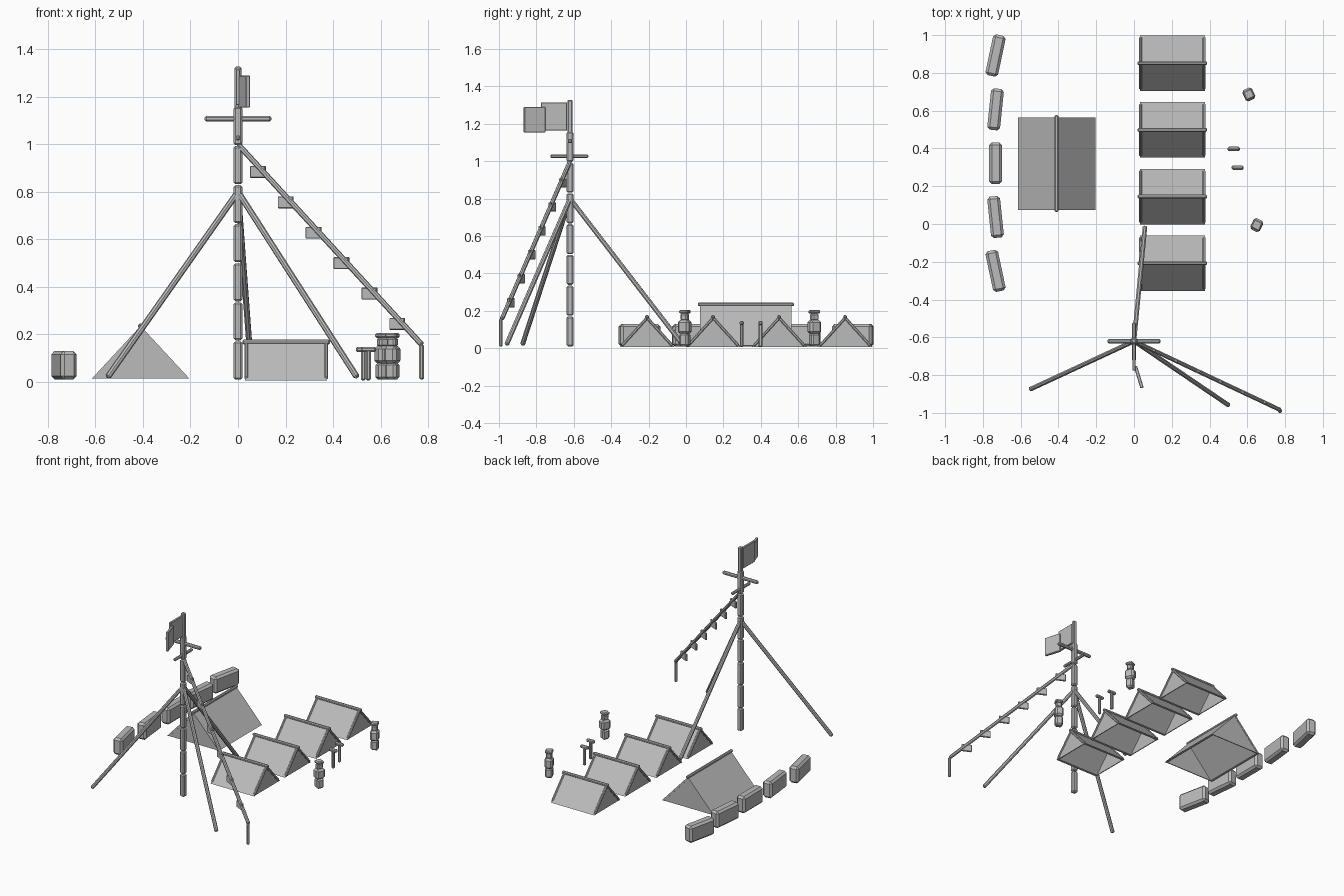
import bpy, bmesh, math
from mathutils import Vector, Matrix

if "Cube" in bpy.data.objects:
    bpy.data.objects.remove(bpy.data.objects["Cube"])

grey = bpy.data.materials.new("plain grey")
grey.diffuse_color = (0.5, 0.5, 0.5, 1)
grey.use_nodes = True
grey.node_tree.nodes["Principled BSDF"].inputs["Base Color"].default_value = grey.diffuse_color


def finish(name, bm, matrix):
    bmesh.ops.recalc_face_normals(bm, faces=bm.faces)
    bm.transform(matrix)
    me = bpy.data.meshes.new(name)
    bm.to_mesh(me)
    bm.free()
    me.materials.append(grey)
    ob = bpy.data.objects.new(name, me)
    bpy.context.collection.objects.link(ob)
    return ob


def box(name, size, matrix, bevel=0.004):
    bm = bmesh.new()
    bmesh.ops.create_cube(bm, size=1)
    bmesh.ops.scale(bm, vec=size, verts=bm.verts)
    if bevel:
        bmesh.ops.bevel(bm, geom=bm.edges[:], offset=bevel, segments=1,
                        affect='EDGES', clamp_overlap=True)
    return finish(name, bm, matrix)


def at(x, y, z, yaw=0):
    return Matrix.Translation((x, y, z)) @ Matrix.Rotation(math.radians(yaw), 4, 'Z')


def bar(name, a, b, width=0.024):
    """Bevelled pole between two points."""
    a, b = Vector(a), Vector(b)
    d = b - a
    m = Matrix.Translation((a + b) / 2) @ d.to_track_quat('Z', 'Y').to_matrix().to_4x4()
    return box(name, (width, width, d.length), m, width * 0.28)


def tent(name, x, y, half, length, base, apex, yaw, frame):
    """Two sloping sheets, end walls, a ridge pole and optional end frames.
    The ridge runs along local y."""
    m = at(x, y, 0, yaw)
    t = 0.012
    hl = length / 2
    for s, side in ((-1, "left"), (1, "right")):
        bm = bmesh.new()
        prof = [(0, apex), (s * half, base), (s * (half - t * 1.4), base), (0, apex - t * 1.5)]
        vs = [bm.verts.new((px, -hl, pz)) for px, pz in prof]
        f = bm.faces.new(vs)
        r = bmesh.ops.extrude_face_region(bm, geom=[f])
        bmesh.ops.translate(bm, vec=(0, length, 0),
                            verts=[v for v in r["geom"] if isinstance(v, bmesh.types.BMVert)])
        finish(f"{name}_{side}_sheet", bm, m)
    for s, end in ((-1, "near"), (1, "far")):
        bm = bmesh.new()
        vs = [bm.verts.new((px, s * (hl - 0.002), pz))
              for px, pz in ((-half + t, base), (half - t, base), (0, apex - t))]
        f = bm.faces.new(vs)
        r = bmesh.ops.extrude_face_region(bm, geom=[f])
        bmesh.ops.translate(bm, vec=(0, -s * 0.006, 0),
                            verts=[v for v in r["geom"] if isinstance(v, bmesh.types.BMVert)])
        finish(f"{name}_{end}_wall", bm, m)
        if frame:
            for q in (-1, 1):
                a = m @ Vector((q * (half - 0.012), s * (hl - 0.004), base + 0.008))
                b = m @ Vector((0, s * (hl - 0.004), apex - 0.005))
                bar(f"{name}_{end}_frame_pole", a, b, 0.016)
    bar(f"{name}_ridge_pole", m @ Vector((0, -hl - 0.012, apex)),
        m @ Vector((0, hl + 0.012, apex)), 0.02)


MY = -0.62  # mast position in y

# mast sections and thinner top
for i in range(7):
    box("mast_section", (0.036, 0.036, 0.16), at(0, MY, 0.09 + i * 0.1645), 0.007)
box("mast_top", (0.028, 0.028, 0.18), at(0, MY, 1.238), 0.006)

# cross arms
bar("wide_cross_arm", (-0.14, MY, 1.108), (0.14, MY, 1.108), 0.023)
bar("deep_cross_arm", (0, -0.725, 1.027), (0, -0.522, 1.027), 0.02)

# two flag panels
box("flag_inner_panel", (0.018, 0.14, 0.15), at(0, -0.705, 1.24), 0.003)
box("flag_outer_panel", (0.018, 0.12, 0.135), at(0.025, -0.81, 1.222, 17), 0.003)

# stay poles
for foot in ((-0.55, -0.875, 0.018), (0.502, -0.96, 0.018), (0.058, -0.015, 0.015)):
    bar("stay_pole", (0, MY, 0.8), foot)

# sloping line with hanging tags and its end post
top, low = Vector((0, MY, 1.0)), Vector((0.775, -0.985, 0.155))
bar("sloping_line", top, low, 0.022)
bar("line_end_post", (0.773, -0.99, 0.01), (0.773, -0.99, 0.158), 0.02)
for i in range(6):
    p = top.lerp(low, 0.108 + i * 0.1515)
    box("hanging_tag", (0.07, 0.014, 0.05), at(p.x, p.y, p.z - 0.025, -25), 0.003)

# one large tent and a row of four small ones
tent("large_tent", -0.41, 0.32, 0.205, 0.49, 0.014, 0.235, 0, False)
for i in range(4):
    tent("small_tent", 0.203, 0.851 - i * 0.353, 0.147, 0.345, 0.006, 0.168, 90, True)

# curved row of sandbags
for i in range(5):
    box("sandbag", (0.068, 0.22, 0.12), at(-0.733, 0.892 - i * 0.285, 0.07, -12 + 6 * i), 0.014)

# standing figures
for x, y, yaw in ((0.608, 0.686, 25), (0.65, -0.006, -25)):
    box("figure_legs", (0.05, 0.05, 0.07), at(x, y, 0.045, yaw), 0.01)
    box("figure_body", (0.056, 0.066, 0.072), at(x, y, 0.114, yaw), 0.012)
    box("figure_head", (0.04, 0.04, 0.04), at(x, y, 0.167, yaw), 0.008)
    box("figure_cap", (0.05, 0.05, 0.02), at(x, y, 0.195, yaw), 0.006)

# small T-shaped posts
for x, y in ((0.528, 0.398), (0.549, 0.298)):
    bar("sign_post", (x, y, 0.006), (x, y, 0.14), 0.02)
    bar("sign_crossbar", (x - 0.032, y, 0.136), (x + 0.032, y, 0.136), 0.022)
